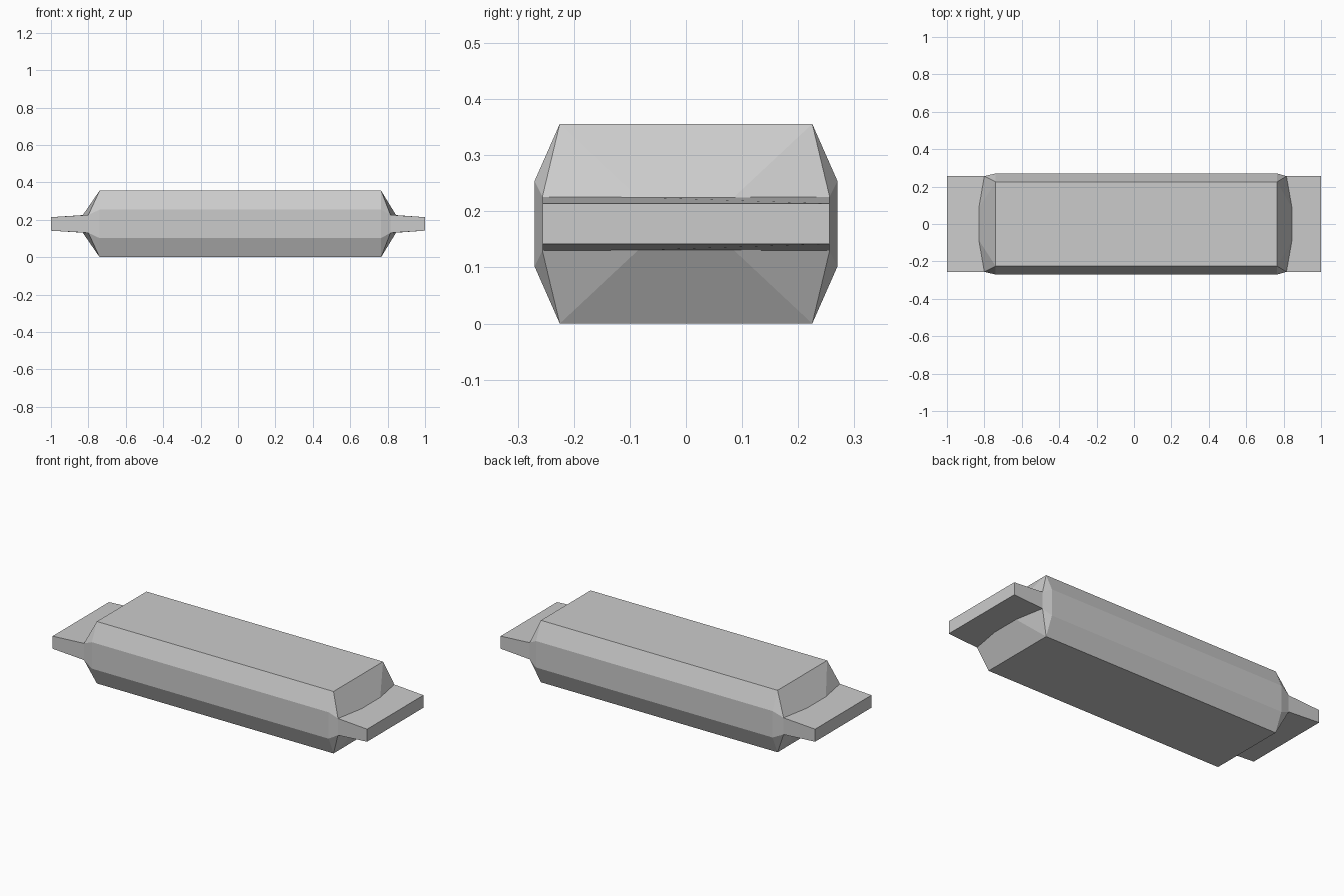
import bpy
import bmesh

cube = bpy.data.objects.get("Cube")
if cube:
    bpy.data.objects.remove(cube)

grey = bpy.data.materials.new("light_grey")
grey.use_nodes = True
colour = (0.6, 0.6, 0.6, 1)
grey.diffuse_color = colour
grey.node_tree.nodes["Principled BSDF"].inputs["Base Color"].default_value = colour

MID = 0.178  # height of the horizontal symmetry plane

# Corner types: (left x, right x, half width, half height)
CORNERS = {
    "rim": (-0.74, 0.765, 0.225, MID),
    "side": (-0.74, 0.765, 0.27, 0.076),
    "root": (-0.80, 0.815, 0.256, 0.048),
    "bulge": (-0.83, 0.845, 0.085, 0.047),
    "tip": (-1.0, 1.0, 0.256, 0.036),
}


def build(name, faces):
    """Make a flat-shaded mesh from faces of (corner, end, y sign, z sign) keys."""
    bm = bmesh.new()
    verts = {}

    def vert(key):
        if key not in verts:
            corner, end, sy, sz = key
            left, right, width, height = CORNERS[corner]
            x = right if end > 0 else left
            verts[key] = bm.verts.new((x, sy * width, MID + sz * height))
        return verts[key]

    for face in faces:
        bm.faces.new([vert(key) for key in face])
    bmesh.ops.recalc_face_normals(bm, faces=bm.faces)
    mesh = bpy.data.meshes.new(name)
    bm.to_mesh(mesh)
    bm.free()
    mesh.materials.append(grey)
    bpy.context.collection.objects.link(bpy.data.objects.new(name, mesh))


def across(a, b, end, sz):
    """Quad spanning the width between two corner types."""
    return [(a, end, -1, sz), (a, end, 1, sz), (b, end, 1, sz), (b, end, -1, sz)]


def along(a, sa, b, sb, sy):
    """Quad running the length of the body."""
    return [(a, -1, sy, sa), (a, 1, sy, sa), (b, 1, sy, sb), (b, -1, sy, sb)]


def upright(a, b, end, sy):
    """Quad joining the upper and lower copies of two corner types."""
    return [(a, end, sy, -1), (b, end, sy, -1), (b, end, sy, 1), (a, end, sy, 1)]


# Body: flat top and base, bevelled sides, faceted ends
body = []
for sz in (-1, 1):
    body.append([("rim", e, s, sz) for e, s in ((-1, -1), (1, -1), (1, 1), (-1, 1))])
    for end in (-1, 1):
        body.append(across("rim", "bulge", end, sz))
        for sy in (-1, 1):
            for pair in (("side", "root"), ("root", "bulge")):
                body.append([(c, end, sy, sz) for c in ("rim",) + pair])
    for sy in (-1, 1):
        body.append(along("rim", sz, "side", sz, sy))
for sy in (-1, 1):
    body.append(along("side", 1, "side", -1, sy))
    for end in (-1, 1):
        body.append(upright("side", "root", end, sy))
        body.append(upright("root", "bulge", end, sy))
for end in (-1, 1):
    body.append([("bulge", end, y, z) for y, z in ((-1, -1), (1, -1), (1, 1), (-1, 1))])
build("body", body)

# End tabs: tapered plates that meet the faceted ends
for end, name in ((-1, "right_tab"), (1, "left_tab")):
    tab = [[("tip", end, y, z) for y, z in ((-1, -1), (1, -1), (1, 1), (-1, 1))]]
    for sz in (-1, 1):
        tab.append([(c, end, sy, sz) for c, sy in (
            ("tip", -1), ("tip", 1), ("root", 1),
            ("bulge", 1), ("bulge", -1), ("root", -1))])
    for sy in (-1, 1):
        tab.append(upright("root", "tip", end, sy))
        tab.append(upright("root", "bulge", end, sy))
    tab.append([("bulge", end, y, z) for y, z in ((-1, -1), (1, -1), (1, 1), (-1, 1))])
    build(name, tab)
